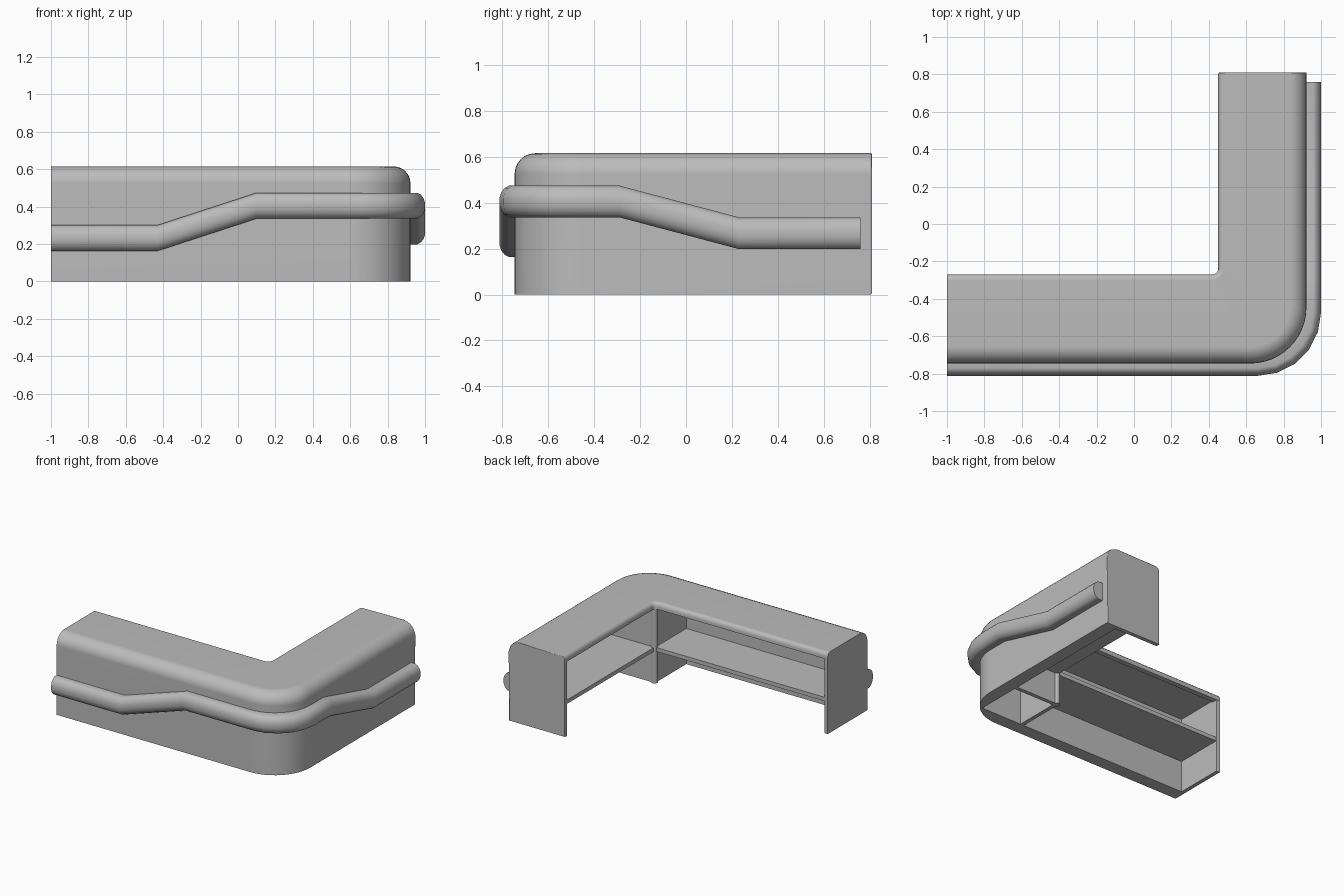
import bpy, bmesh
from math import sin, cos, radians, pi

if "Cube" in bpy.data.objects:
    bpy.data.objects.remove(bpy.data.objects["Cube"], do_unlink=True)

grey = bpy.data.materials.new("plain grey")
grey.use_nodes = True
grey.diffuse_color = (0.5, 0.5, 0.5, 1)
grey.node_tree.nodes["Principled BSDF"].inputs["Base Color"].default_value = (0.5, 0.5, 0.5, 1)

# Main dimensions of the L-shaped counter
FRONT, SIDE = -0.746, 0.922      # outer faces
BACK, INNER = -0.27, 0.45        # inner faces
LEFT_END, REAR_END = -1.0, 0.81
TOP, WALL, PLATE, SLAB = 0.615, 0.1, 0.03, 0.04
CORNER, ROUND, LIP, BEVEL = 0.3, 0.09, 0.03, 0.008
CEILING = TOP - SLAB


def finish(name, bm, smooth=True):
    mesh = bpy.data.meshes.new(name)
    bm.to_mesh(mesh)
    bm.free()
    mesh.materials.append(grey)
    obj = bpy.data.objects.new(name, mesh)
    bpy.context.collection.objects.link(obj)
    if smooth:
        mesh.shade_smooth()
        mesh.set_sharp_from_angle(angle=radians(32))
        obj.modifiers.new("even shading", "WEIGHTED_NORMAL").keep_sharp = True


def bridge(bm, a, b, closed=False):
    for i in range(len(a) if closed else len(a) - 1):
        j = (i + 1) % len(a)
        bm.faces.new((a[i], a[j], b[j], b[i]))


def box(name, x0, x1, y0, y1, z0, z1):
    bm = bmesh.new()
    bmesh.ops.create_cube(bm, size=1)
    for v in bm.verts:
        v.co.x = x1 if v.co.x > 0 else x0
        v.co.y = y1 if v.co.y > 0 else y0
        v.co.z = z1 if v.co.z > 0 else z0
    finish(name, bm, False)


def arc(cx, cy, r, steps):
    angles = [-pi / 2 + pi / 2 * i / steps for i in range(steps + 1)]
    return [(cx + r * cos(a), cy + r * sin(a)) for a in angles]


def l_path(y, corner, x):
    return [(LEFT_END, y)] + corner + [(x, REAR_END - BEVEL)]


def outer_path(d):
    return l_path(FRONT + d, arc(SIDE - CORNER, FRONT + CORNER, CORNER - d, 12), SIDE - d)


def back_path(d):
    return l_path(BACK - d, arc(INNER - LIP, BACK + LIP, LIP + d, 4), INNER + d)


def lining_path(d):
    return l_path(FRONT + d, [(SIDE - d, FRONT + d)], SIDE - d)


def rounded_rows(r, start, steps):
    # (inset, height) pairs up the wall and over the rounded top edge
    turn = [pi / 2 * i / steps for i in range(steps + 1)]
    return [(0, start)] + [(r * (1 - cos(a)), TOP - r + r * sin(a)) for a in turn]


# Counter shell: thick front wall with square lining, rounded top, back lip
bm = bmesh.new()


def sheet(path, rows):
    rings = [[bm.verts.new((x, y, z)) for x, y in path(d)] for d, z in rows]
    for a, b in zip(rings, rings[1:]):
        bridge(bm, a, b)
    return rings[0], rings[-1]


foot, front_top = sheet(outer_path, rounded_rows(ROUND, 0, 6))
lip, back_top = sheet(back_path, [(SLAB, CEILING), (SLAB, 0.565)] + rounded_rows(LIP, 0.565, 3))
lining_foot, lining_top = sheet(lining_path, [(WALL, 0), (WALL, CEILING)])
top_face = bm.faces.new(front_top + back_top[::-1])
bm.faces.new(lining_top + lip[::-1])
bm.faces.new(foot + lining_foot[::-1])
bmesh.ops.recalc_face_normals(bm, faces=bm.faces)
top_face.normal_update()
if top_face.normal.z < 0:
    bmesh.ops.reverse_faces(bm, faces=bm.faces)
finish("counter_shell", bm)


# End plates following the counter cross-section, tapered to stay inside the shell
def end_plate(name, place, bevel=0):
    bm = bmesh.new()
    profile = [(0, d, z) for d, z in rounded_rows(ROUND, 0, 6)]
    profile += [(1, d, z) for d, z in reversed(rounded_rows(LIP, 0, 3))]
    out = [bm.verts.new(place(s, d, z, 0)) for s, d, z in profile]
    inside = [bm.verts.new(place(s, d + 0.003, z * 0.994, PLATE)) for s, d, z in profile]
    bridge(bm, out, inside, True)
    cap = bm.faces.new(out)
    bm.faces.new(inside[::-1])
    if bevel:
        bmesh.ops.bevel(bm, geom=list(cap.edges), offset=bevel, segments=2,
                        profile=0.5, affect="EDGES", clamp_overlap=True)
    bmesh.ops.recalc_face_normals(bm, faces=bm.faces)
    finish(name, bm)


end_plate("long_arm_end",
          lambda s, d, z, t: (LEFT_END + t, BACK - d if s else FRONT + d, z))
end_plate("short_arm_end",
          lambda s, d, z, t: (INNER + d if s else SIDE - d, REAR_END - t, z), BEVEL)

# Hollow corner cupboard panels and rounded post
HIDE = WALL / 2
PANEL = TOP - 0.03
box("corner_panel_long", INNER, INNER + PLATE, FRONT + HIDE, BACK, 0, PANEL)
box("corner_panel_short", INNER + PLATE, SIDE - HIDE, BACK - PLATE, BACK, 0, PANEL)
bm = bmesh.new()
bmesh.ops.create_cone(bm, cap_ends=True, segments=16, radius1=0.025, radius2=0.025, depth=PANEL)
bmesh.ops.translate(bm, verts=bm.verts, vec=(INNER + 0.012, BACK - 0.012, PANEL / 2))
finish("corner_post", bm)

# Shelves in both arms
box("long_shelf", LEFT_END + 0.02, INNER, FRONT + HIDE, BACK - 0.005, 0.24, 0.27)
box("short_shelf", INNER + 0.005, SIDE - HIDE, BACK, REAR_END - 0.02, 0.24, 0.27)

# Bumper rail: stations are (x, y, outward x, outward y, height)
LOW, HIGH, TAIL = 0.232, 0.405, 0.267
BEND, RAIL_SIDE = 0.274, 0.934
stations = [(x, FRONT, 0, -1, z) for x, z in ((LEFT_END, LOW), (-0.43, LOW), (0.1, HIGH))]
cx, cy = RAIL_SIDE - BEND, FRONT + BEND
stations += [(x, y, (x - cx) / BEND, (y - cy) / BEND, HIGH) for x, y in arc(cx, cy, BEND, 5)]
stations += [(RAIL_SIDE, y, 1, 0, z) for y, z in ((-0.29, HIGH), (0.23, TAIL), (0.76, TAIL))]
half = [(-0.025, 0.069), (0.025, 0.069), (0.044, 0.058), (0.058, 0.04), (0.066, 0.016)]
section = half + [(d, -h) for d, h in reversed(half)]

bm = bmesh.new()
rings = [[bm.verts.new((x + nx * d, y + ny * d, z + h)) for d, h in section]
         for x, y, nx, ny, z in stations]
for a, b in zip(rings, rings[1:]):
    bridge(bm, a, b, True)
bm.faces.new(rings[0])
bm.faces.new(rings[-1][::-1])
bmesh.ops.recalc_face_normals(bm, faces=bm.faces)
finish("bumper_rail", bm)
